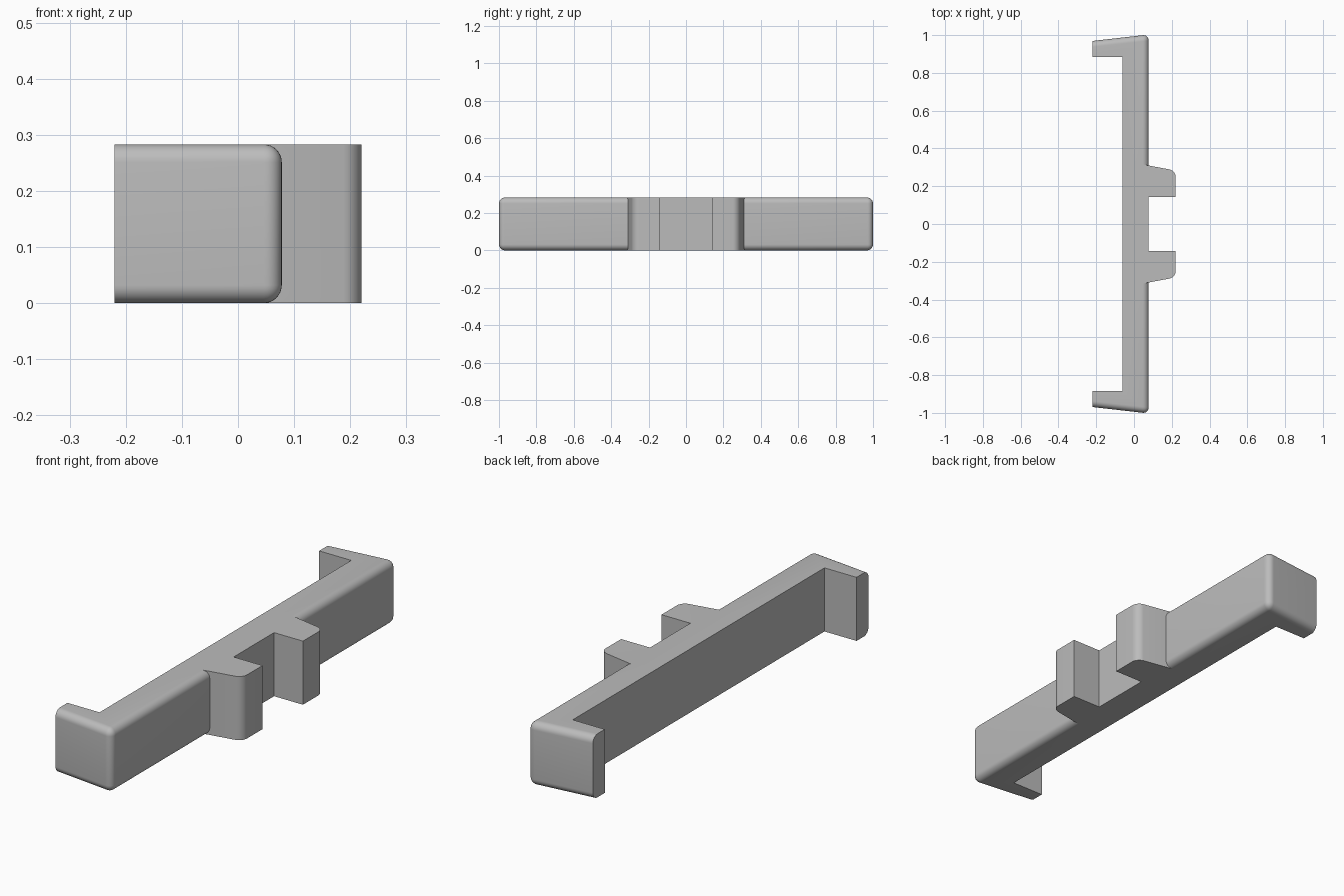
import bpy, bmesh
from math import radians

cube = bpy.data.objects.get("Cube")
if cube:
    bpy.data.objects.remove(cube, do_unlink=True)

HEIGHT = 0.283
RADIUS = 0.032
FACE = 0.078      # outer face of the bar
TIP = 0.22        # reach of hooks and lugs

grey = bpy.data.materials.new("plain_grey")
grey.use_nodes = True
grey.diffuse_color = (0.5, 0.5, 0.5, 1)
grey.node_tree.nodes["Principled BSDF"].inputs["Base Color"].default_value = (0.5, 0.5, 0.5, 1)


def prism(name, half, rounded):
    """Extrude a half outline mirrored in y, rounding the edges chosen by a rule."""
    outline = half + [(x, -y) for x, y in reversed(half)]
    bm = bmesh.new()
    base = bm.faces.new([bm.verts.new((x, y, 0)) for x, y in outline])
    top = bmesh.ops.extrude_face_region(bm, geom=[base])["geom"]
    bmesh.ops.translate(bm, vec=(0, 0, HEIGHT),
                        verts=[g for g in top if isinstance(g, bmesh.types.BMVert)])
    bmesh.ops.recalc_face_normals(bm, faces=bm.faces)
    edges = [e for e in bm.edges if rounded(e.verts[0].co, e.verts[1].co)]
    bmesh.ops.bevel(bm, geom=edges, offset=RADIUS, segments=8, profile=0.5, affect='EDGES')
    mesh = bpy.data.meshes.new(name)
    bm.to_mesh(mesh)
    bm.free()
    mesh.materials.append(grey)
    obj = bpy.data.objects.new(name, mesh)
    bpy.context.collection.objects.link(obj)
    return obj


# Long bar with a hook at each end, rounded along its outer faces
def bar_edge(a, b):
    outer = all(abs(v.y) > 0.95 for v in (a, b))
    upright = abs(a.z - b.z) > 0.1
    return outer and (not upright or a.x > 0)


bar = prism("hooked_bar", [(-0.062, 0.885), (-TIP, 0.885), (-TIP, 0.969), (FACE, 1.003)], bar_edge)


# Square-edged centre carrying two lugs, rounded on their far upright corners
def lug_edge(a, b):
    return abs(a.z - b.z) > 0.1 and a.x > 0.2 and abs(a.y) > 0.2


lugs = prism("lugs", [(0.0, 0.324), (TIP, 0.283), (TIP, 0.142), (FACE, 0.142)], lug_edge)

# Join the two into one clean solid
union = bar.modifiers.new("join_lugs", 'BOOLEAN')
union.operation = 'UNION'
union.solver = 'EXACT'
union.object = lugs
bpy.ops.object.select_all(action='DESELECT')
bpy.context.view_layer.objects.active = bar
bar.select_set(True)
bpy.ops.object.modifier_apply(modifier=union.name)
bpy.data.objects.remove(lugs, do_unlink=True)
bpy.ops.object.shade_smooth_by_angle(angle=radians(25))
